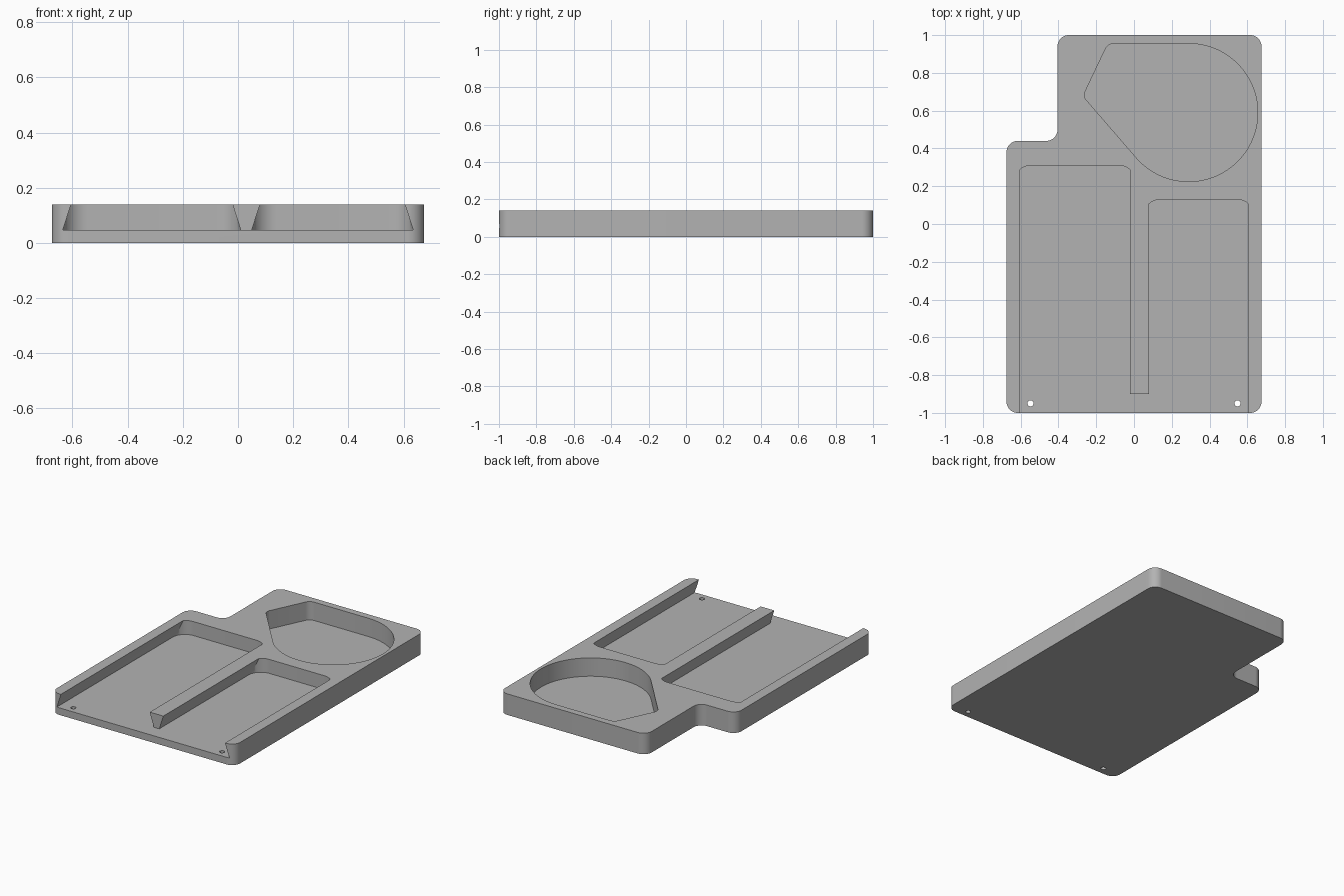
import bpy, bmesh, math
from mathutils import Vector

default = bpy.data.objects.get("Cube")
if default:
    bpy.data.objects.remove(default, do_unlink=True)

HEIGHT, FLOOR, ABOVE = 0.14, 0.047, 0.2
SLOPE = 0.03 / (HEIGHT - FLOOR)      # inward lean of the dovetail walls


def fillet(corners):
    """Round each (x, y, radius) corner of a polygon."""
    pts = []
    for i, (x, y, r) in enumerate(corners):
        p = Vector((x, y))
        a = (Vector(corners[i - 1][:2]) - p).normalized()
        b = (Vector(corners[(i + 1) % len(corners)][:2]) - p).normalized()
        if r == 0:
            pts.append(p)
            continue
        half = a.angle(b) / 2
        centre = p + (a + b).normalized() * r / math.sin(half)
        start = p + a * r / math.tan(half) - centre
        end = p + b * r / math.tan(half) - centre
        sweep = math.atan2(start.x * end.y - start.y * end.x, start.dot(end))
        n = max(6, round(abs(sweep) * (24 if r > 0.2 else 8)))
        base = math.atan2(start.y, start.x)
        for k in range(n + 1):
            t = base + sweep * k / n
            pts.append(centre + Vector((math.cos(t), math.sin(t))) * r)
    clean = []
    for p in pts:
        if not clean or (p - clean[-1]).length > 1e-4:
            clean.append(p)
    if (clean[0] - clean[-1]).length < 1e-4:
        clean.pop()
    return clean


def prism(name, corners, z0, z1, planes=()):
    """Extrude a rounded outline, then trim it with (point, normal) planes."""
    bm = bmesh.new()
    face = bm.faces.new([bm.verts.new((p.x, p.y, z0)) for p in fillet(corners)])
    top = bmesh.ops.extrude_face_region(bm, geom=[face])["geom"]
    for v in top:
        if isinstance(v, bmesh.types.BMVert):
            v.co.z = z1
    for co, no in planes:
        bmesh.ops.bisect_plane(bm, geom=bm.verts[:] + bm.edges[:] + bm.faces[:],
                               dist=1e-5, plane_co=co, plane_no=no, clear_outer=True)
        bmesh.ops.holes_fill(bm, edges=[e for e in bm.edges if e.is_boundary], sides=0)
    bmesh.ops.recalc_face_normals(bm, faces=bm.faces)
    mesh = bpy.data.meshes.new(name)
    bm.to_mesh(mesh)
    bm.free()
    obj = bpy.data.objects.new(name, mesh)
    bpy.context.collection.objects.link(obj)
    return obj


def slot(name, x0, x1, back):
    """Undercut slot, open at the front, with rounded rear corners."""
    outline = [(x0, -1.1, 0), (x1, -1.1, 0), (x1, back, 0.09), (x0, back, 0.09)]
    planes = [((x0, 0, FLOOR), (-1, 0, SLOPE)), ((x1, 0, FLOOR), (1, 0, SLOPE))]
    return prism(name, outline, FLOOR, ABOVE, planes)


def rectangle(x0, x1, y0, y1, r=0):
    return [(x0, y0, r), (x1, y0, r), (x1, y1, r), (x0, y1, r)]


# Stepped tray body
R = 0.06
tray = prism("tray", [(-0.675, -1, R), (0.675, -1, R), (0.675, 1, R),
                      (-0.405, 1, R), (-0.405, 0.44, R), (-0.675, 0.44, R)], 0, HEIGHT)

# Two dovetail slots and the gap in front of the divider
cutters = [
    slot("right_slot_cutter", -0.635, 0.01, 0.31),
    slot("left_slot_cutter", 0.05, 0.635, 0.13),
    prism("front_gap_cutter", rectangle(-0.1, 0.2, -1.1, -0.9), FLOOR, ABOVE),
]

# Teardrop pocket: a large round end with two blunt corners
B = 0.365
cutters.append(prism("pocket_cutter", [
    (0.655, 0.225, B), (0.655, 0.955, B), (-0.138, 0.955, 0.05),
    (-0.27, 0.677, 0.04), (0.121, 0.225, B)], 0.018, ABOVE))

# Screw holes through the front lip
for side in (-1, 1):
    x, y, r = side * 0.548, -0.95, 0.016
    cutters.append(prism("hole_cutter", rectangle(x - r, x + r, y - r, y + r, r), -0.1, ABOVE))

bpy.ops.object.select_all(action="DESELECT")
bpy.context.view_layer.objects.active = tray
tray.select_set(True)
for cutter in cutters:
    cutter.hide_render = True
    cut = tray.modifiers.new("cut", "BOOLEAN")
    cut.operation, cut.solver, cut.object = "DIFFERENCE", "EXACT", cutter
    bpy.ops.object.modifier_apply(modifier=cut.name)
    bpy.data.objects.remove(cutter, do_unlink=True)

# Plain grey finish
grey = bpy.data.materials.new("grey_plastic")
grey.use_nodes = True
colour = (0.45, 0.45, 0.45, 1)
grey.diffuse_color = colour
grey.node_tree.nodes["Principled BSDF"].inputs["Base Color"].default_value = colour
tray.data.materials.clear()
tray.data.materials.append(grey)
for poly in tray.data.polygons:
    poly.material_index = 0
bpy.ops.object.shade_smooth_by_angle(angle=math.radians(30))
